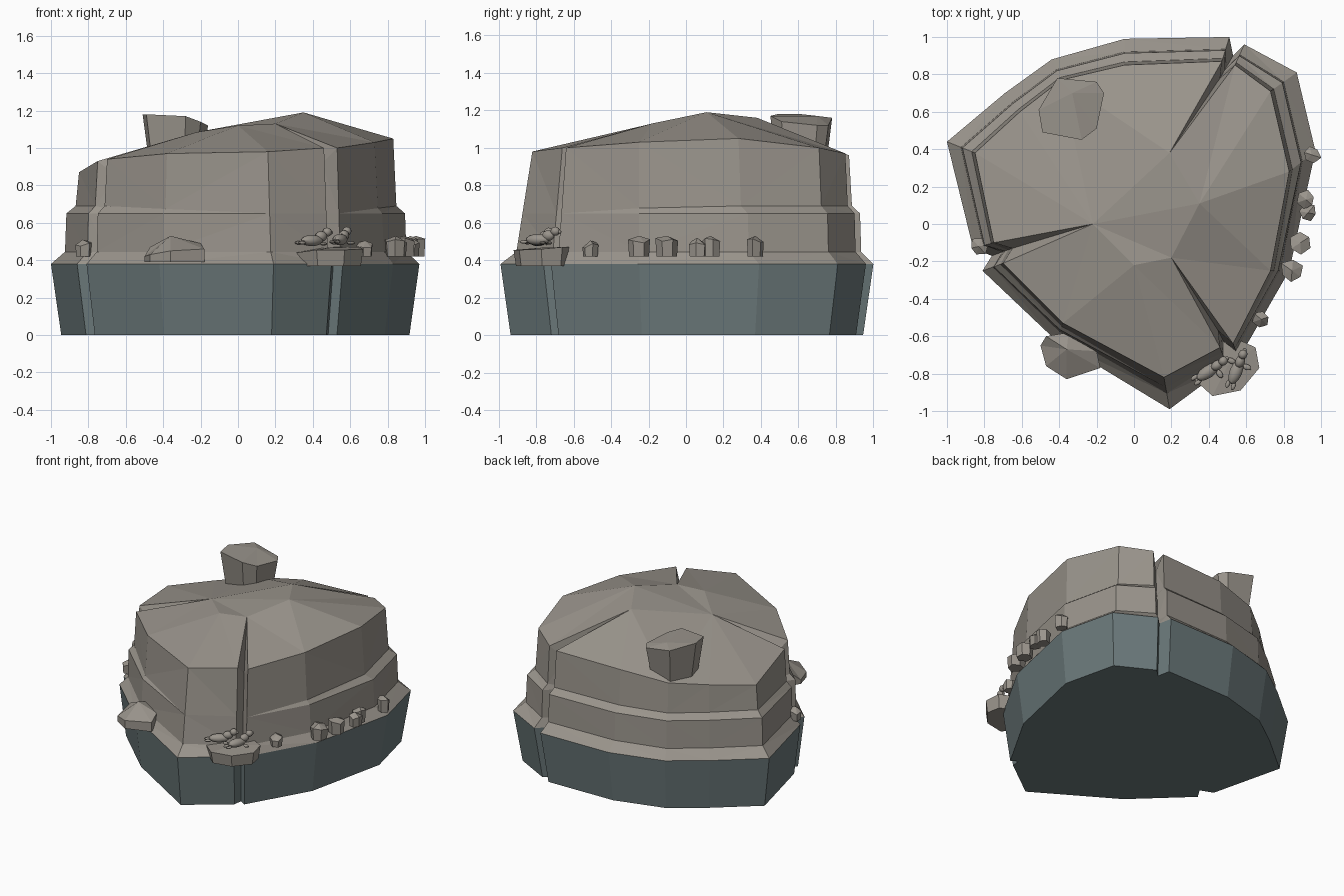
import bpy, bmesh, math, random
from mathutils import Vector

cube = bpy.data.objects.get("Cube")
if cube:
    bpy.data.objects.remove(cube, do_unlink=True)


def make_material(name, color):
    material = bpy.data.materials.new(name)
    material.use_nodes = True
    material.diffuse_color = (*color, 1)
    shader = material.node_tree.nodes["Principled BSDF"]
    shader.inputs["Base Color"].default_value = (*color, 1)
    shader.inputs["Roughness"].default_value = 0.9
    return material


STONE = make_material("warm grey stone", (0.32, 0.295, 0.26))
WET = make_material("wet teal stone", (0.15, 0.195, 0.2))


def finish(name, bm, materials):
    bmesh.ops.recalc_face_normals(bm, faces=bm.faces[:])
    mesh = bpy.data.meshes.new(name)
    bm.to_mesh(mesh)
    bm.free()
    for material in materials:
        mesh.materials.append(material)
    obj = bpy.data.objects.new(name, mesh)
    bpy.context.collection.objects.link(obj)
    return obj


# Summit points: west crack, front, front crack, peak, back crack
summit = {"west": (-.22, 0, 1.085), "front": (0, -.22, 1.12),
          "cleft": (.2, -.18, 1.13), "peak": (.35, .11, 1.19),
          "back": (.19, .38, 1.16)}

# Columns round the island: waist xy, rim xyz, ledge strength, summit point
columns = [
    ((.19, -.99), (.16, -.82, .98), 0, "front"),
    ((.50, -.76), (.46, -.66, 1.0), 0, "cleft"),
    ((.51, -.69), (.45, -.57, .92), 0, "cleft"),
    ((.56, -.72), (.53, -.64, 1.0), 0, "cleft"),
    ((.83, -.25), (.73, -.25, 1.03), .7, "peak"),
    ((.97, .39), (.83, .28, 1.05), 1, "peak"),
    ((.87, .81), (.73, .71, 1.0), 1, "peak"),
    ((.59, .96), (.54, .85, .97), 1, "back"),
    ((.53, .90), (.46, .78, .87), .5, "back"),
    ((.51, 1.0), (.47, .87, .96), 1, "back"),
    ((-.05, .99), (-.05, .85, .95), 1, "back"),
    ((-.44, .88), (-.39, .77, .91), 1, "west"),
    ((-.69, .70), (-.61, .60, .89), 1, "west"),
    ((-1.0, .44), (-.85, .38, .87), 1, "west"),
    ((-.86, -.13), (-.75, -.10, .93), 1, "west"),
    ((-.76, -.17), (-.65, -.13, .85), .5, "west"),
    ((-.81, -.25), (-.70, -.21, .94), 1, "west"),
    ((-.42, -.62), (-.38, -.53, .97), .6, "front"),
]


def column_points(waist, rim, ledge):
    """Foot, waist, shelf, ledge edge, ledge back and rim of one column."""
    wx, wy = waist
    top = Vector(rim)
    low = Vector((wx, wy, .38))

    def between(t, z):
        p = low.lerp(top, t)
        return Vector((p.x, p.y, z))

    edge = .69 + (.55 - .69) * ledge
    back = .69 + (.88 - .69) * ledge
    return [Vector((wx * .945, wy * .945, 0)), low, between(.5, .445),
            between(edge, .65), between(back, .65 + .04 * ledge), top]


# Island body with ledges and three cracks
bm = bmesh.new()
rings = [[bm.verts.new(p) for p in column_points(*c[:3])] for c in columns]
crown = {key: bm.verts.new(p) for key, p in summit.items()}
for i, here in enumerate(rings):
    j = (i + 1) % len(rings)
    there = rings[j]
    for k in range(len(here) - 1):
        face = bm.faces.new((here[k], there[k], there[k + 1], here[k + 1]))
        face.material_index = 1 if k == 0 else 0
    a, b = crown[columns[i][3]], crown[columns[j][3]]
    bm.faces.new((here[-1], there[-1], a))
    if a is not b:
        bm.faces.new((there[-1], b, a))
bm.faces.new(list(crown.values()))
bm.faces.new([r[0] for r in reversed(rings)]).material_index = 1
bmesh.ops.remove_doubles(bm, verts=bm.verts[:], dist=.0005)
bmesh.ops.triangulate(bm, faces=bm.faces[:])
finish("island", bm, [STONE, WET])


# Loose stones: a tapered prism with a tilted top and an optional apex
def stone(name, outline, bottom, tops, base_scale=1, apex=None):
    bm = bmesh.new()
    cx = sum(p[0] for p in outline) / len(outline)
    cy = sum(p[1] for p in outline) / len(outline)
    low = [bm.verts.new((cx + (x - cx) * base_scale,
                         cy + (y - cy) * base_scale, bottom)) for x, y in outline]
    high = [bm.verts.new((x, y, z)) for (x, y), z in zip(outline, tops)]
    bm.faces.new(low)
    tip = bm.verts.new(apex or (cx, cy, sum(tops) / len(tops)))
    for i in range(len(low)):
        j = (i + 1) % len(low)
        bm.faces.new((low[i], low[j], high[j], high[i]))
        bm.faces.new((high[i], high[j], tip))
    return finish(name, bm, [STONE])


stone("summit_boulder",
      [(-.49, .49), (-.28, .45), (-.20, .51), (-.16, .70), (-.20, .76),
       (-.41, .78), (-.51, .61)],
      .9, [1.18, 1.17, 1.14, 1.12, 1.12, 1.16, 1.18], .8, (-.33, .7, 1.17))
stone("front_slab",
      [(.31, -.82), (.42, -.92), (.57, -.89), (.67, -.77), (.65, -.66),
       (.52, -.6), (.38, -.68)],
      .37, [.44, .455, .455, .46, .47, .47, .46], .92, (.5, -.76, .468))
stone("left_front_boulder",
      [(-.50, -.65), (-.47, -.76), (-.36, -.83), (-.18, -.77), (-.2, -.68),
       (-.35, -.58), (-.47, -.60)],
      .39, [.42, .43, .45, .46, .49, .5, .47], 1, (-.36, -.67, .53))

# Pebbles along the shelf: x, y, radius, top
random.seed(4)
pebbles = [(.95, .37, .05, .53), (.92, .13, .05, .53), (.93, .06, .05, .52),
           (.89, -.10, .065, .53), (.845, -.25, .065, .53),
           (.68, -.51, .05, .505), (-.83, -.12, .05, .51)]
for n, (x, y, r, top) in enumerate(pebbles):
    turn = random.uniform(0, math.pi)
    outline = []
    for k in range(6):
        a = turn + math.tau * k / 6
        size = r * random.uniform(.8, 1.1)
        outline.append((x + size * math.cos(a), y + size * math.sin(a)))
    tops = [top - random.uniform(.01, .04) for _ in outline]
    stone(f"pebble_{n + 1}", outline, .42, tops, .9, (x, y, top))


# Resting seals on the slab, each joined from rounded lumps
def seal(name, x, y, z, heading):
    along = Vector((math.cos(heading), math.sin(heading), 0))
    side = Vector((-along.y, along.x, 0))
    lumps = [(0, 0, 0, .07, .034, .03),            # body
             (.06, 0, .022, .035, .026, .028),     # chest
             (.1, 0, .045, .026, .024, .024),      # head
             (.122, 0, .042, .013, .012, .011),    # muzzle
             (.045, .045, -.018, .015, .025, .009),  # flippers
             (.045, -.045, -.018, .015, .025, .009),
             (-.075, .016, -.012, .024, .012, .009),  # tail
             (-.075, -.016, -.012, .024, .012, .009)]
    bm = bmesh.new()
    for f, s, up, length, width, height in lumps:
        made = bmesh.ops.create_uvsphere(bm, u_segments=12, v_segments=8, radius=1)
        center = Vector((x, y, z)) + along * f + side * s + Vector((0, 0, up))
        for v in made["verts"]:
            c = v.co.copy()
            v.co = center + along * c.x * length + side * c.y * width
            v.co.z += c.z * height
    obj = finish(name, bm, [STONE])
    bpy.ops.object.select_all(action="DESELECT")
    obj.select_set(True)
    bpy.context.view_layer.objects.active = obj
    bpy.ops.object.shade_smooth_by_angle()


seal("seal_left", .395, -.79, .505, math.radians(35))
seal("seal_right", .545, -.79, .51, math.radians(68))
